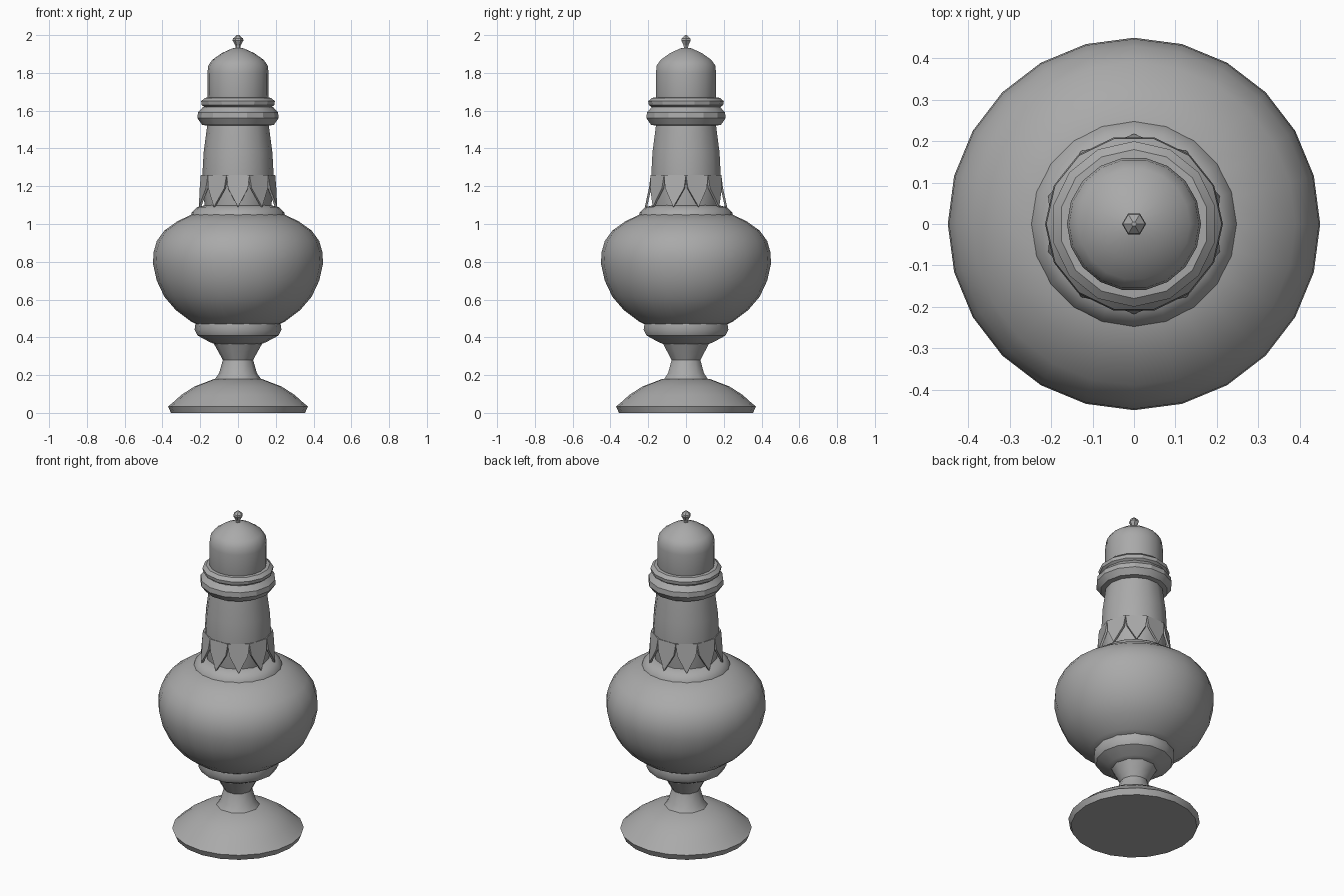
import bpy
import math

cube = bpy.data.objects.get("Cube")
if cube:
    bpy.data.objects.remove(cube, do_unlink=True)

# Single pewter grey for the whole shaker
pewter = bpy.data.materials.new("pewter_grey")
pewter.use_nodes = True
GREY = (0.4, 0.4, 0.4, 1)
pewter.diffuse_color = GREY
pewter.node_tree.nodes["Principled BSDF"].inputs["Base Color"].default_value = GREY


def make_object(name, verts, faces, angle):
    mesh = bpy.data.meshes.new(name)
    mesh.from_pydata(verts, [], faces)
    mesh.materials.append(pewter)
    obj = bpy.data.objects.new(name, mesh)
    bpy.context.collection.objects.link(obj)
    bpy.ops.object.select_all(action="DESELECT")
    obj.select_set(True)
    bpy.context.view_layer.objects.active = obj
    if angle:
        bpy.ops.object.shade_smooth_by_angle(angle=math.radians(angle))
    return obj


def lathe(name, profile, sides, angle=35, twist=0.0):
    """Spin (radius, height) points, bottom to top, and close both ends."""
    verts, faces = [], []
    for r, z in profile:
        for i in range(sides):
            a = math.tau * (i + twist) / sides
            verts.append((r * math.cos(a), r * math.sin(a), z))
    for k in range(len(profile) - 1):
        for i in range(sides):
            j = (i + 1) % sides
            faces.append((k * sides + i, k * sides + j,
                          (k + 1) * sides + j, (k + 1) * sides + i))
    last = (len(profile) - 1) * sides
    faces.append(tuple(reversed(range(sides))))
    faces.append(tuple(range(last, last + sides)))
    return make_object(name, verts, faces, angle)


# Pedestal: domed foot, waisted stem and the cup under the body
lathe("foot", [(0.355, 0), (0.37, 0.035), (0.35, 0.05), (0.30, 0.095),
               (0.23, 0.14), (0.125, 0.18)], 20)
lathe("stem", [(0.125, 0.175), (0.10, 0.21), (0.08, 0.28),
               (0.105, 0.325), (0.13, 0.37)], 10)
lathe("cup", [(0.125, 0.365), (0.15, 0.375), (0.215, 0.41), (0.23, 0.44),
              (0.225, 0.475)], 14)

# Round body and the stepped shoulder above it
lathe("body", [(0.21, 0.465), (0.25, 0.485), (0.33, 0.545), (0.39, 0.615),
               (0.43, 0.70), (0.45, 0.79), (0.447, 0.85), (0.43, 0.91),
               (0.39, 0.965), (0.32, 1.015), (0.245, 1.05)], 24)
lathe("shoulder", [(0.25, 1.04), (0.245, 1.06), (0.215, 1.09), (0.17, 1.10)], 20)

# Tapered neck
lathe("neck", [(0.175, 1.08), (0.187, 1.20), (0.188, 1.27), (0.182, 1.38),
               (0.162, 1.53)], 14)

# Pointed leaves flaring around the base of the neck
leaves, leaf_faces = [], []
COUNT = 10
for i in range(COUNT):
    for offset, r, z in ((-0.5, 0.197, 1.26), (-0.42, 0.203, 1.19),
                         (0, 0.218, 1.09), (0.42, 0.203, 1.19),
                         (0.5, 0.197, 1.26)):
        a = math.tau * (i + offset) / COUNT - math.pi / 2
        leaves.append((r * math.cos(a), r * math.sin(a), z))
    leaf_faces.append(tuple(range(i * 5, i * 5 + 5)))
leaf_ring = make_object("neck_leaves", leaves, leaf_faces, 0)
thick = leaf_ring.modifiers.new("thickness", "SOLIDIFY")
thick.thickness = 0.012

# Double collar: thick faceted ring with a thinner one on top
lathe("collar_lower", [(0.16, 1.52), (0.19, 1.525), (0.215, 1.56),
                       (0.212, 1.59), (0.185, 1.62), (0.15, 1.625)], 14, 25)
lathe("collar_upper", [(0.17, 1.61), (0.197, 1.63), (0.20, 1.65),
                       (0.18, 1.668), (0.15, 1.67)], 14, 25, 0.5)

# Domed cap and its small faceted finial
lathe("cap", [(0.158, 1.66), (0.162, 1.68), (0.162, 1.80), (0.157, 1.84),
              (0.135, 1.87), (0.085, 1.905), (0.03, 1.93), (0.01, 1.932)], 18)
lathe("finial", [(0.013, 1.925), (0.014, 1.945), (0.029, 1.972),
                 (0.027, 1.982), (0.006, 2.0)], 6, 0)
